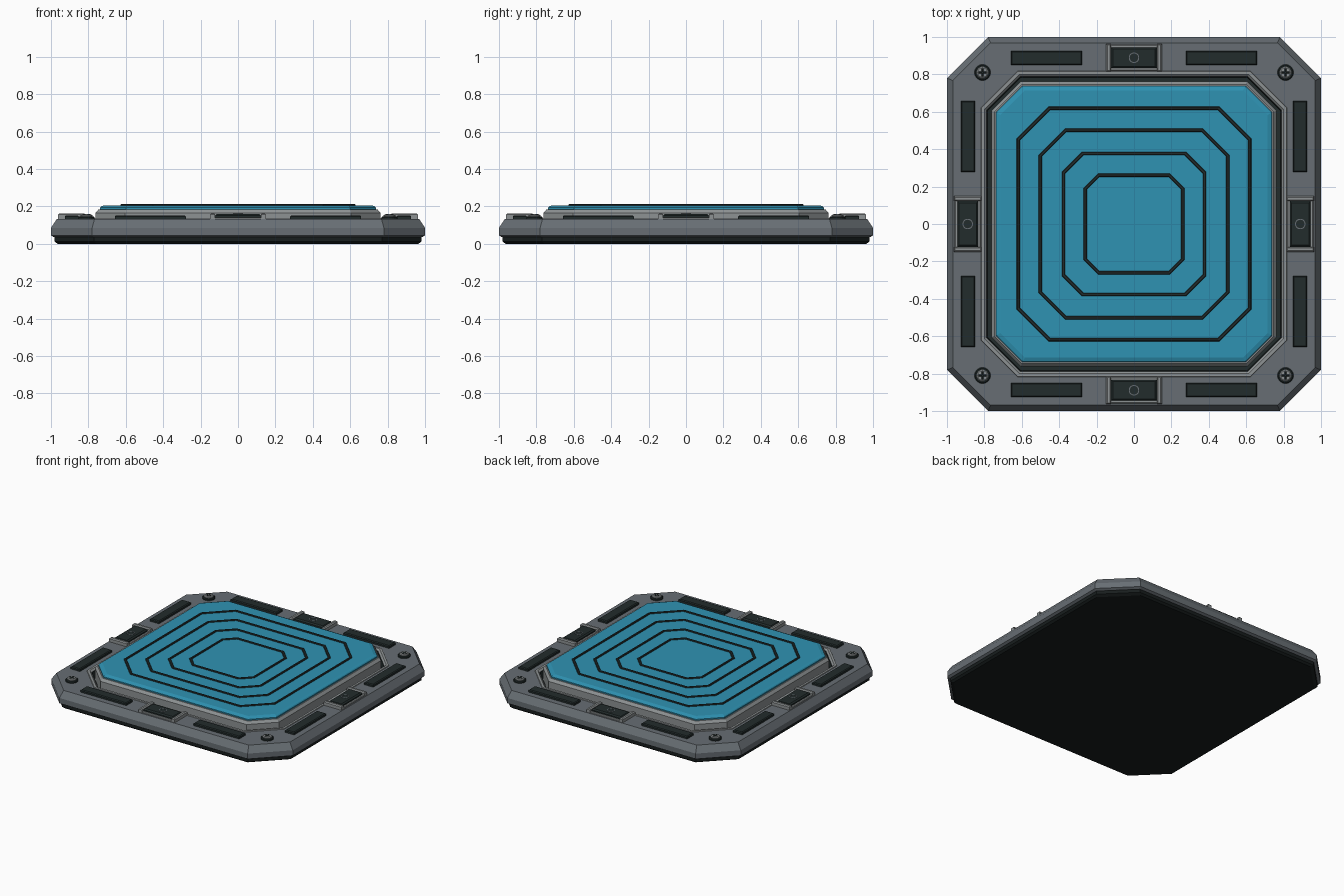
import bpy, bmesh, math
from mathutils import Matrix, Vector

if "Cube" in bpy.data.objects:
    bpy.data.objects.remove(bpy.data.objects["Cube"])


def material(name, rgb):
    m = bpy.data.materials.new(name)
    m.diffuse_color = (*rgb, 1)
    m.use_nodes = True
    m.node_tree.nodes["Principled BSDF"].inputs["Base Color"].default_value = m.diffuse_color
    return m


BODY = material("mid grey", (0.135, 0.155, 0.172))
LIGHT = material("light grey", (0.27, 0.29, 0.295))
DARK = material("dark slate", (0.016, 0.025, 0.025))
BLACK = material("near black", (0.009, 0.013, 0.013))
BLUE = material("pad blue", (0.028, 0.29, 0.45))


def octagon(half, flat, z):
    """Square outline with cut corners; flat is half the straight edge."""
    return [(half, -flat, z), (half, flat, z), (flat, half, z), (-flat, half, z),
            (-half, flat, z), (-half, -flat, z), (-flat, -half, z), (flat, -half, z)]


def rect(cx, cy, hx, hy, z):
    return [(cx + hx, cy - hy, z), (cx + hx, cy + hy, z),
            (cx - hx, cy + hy, z), (cx - hx, cy - hy, z)]


def circle(cx, cy, r, z, n=20):
    return [(cx + r * math.cos(2 * math.pi * i / n),
             cy + r * math.sin(2 * math.pi * i / n), z) for i in range(n)]


def loft(name, sections, mat, ring=False):
    """Skin a stack of outlines; ring joins last to first, otherwise cap both ends."""
    bm = bmesh.new()
    rows = [[bm.verts.new(p) for p in s] for s in sections]
    n = len(rows[0])
    pairs = list(zip(rows, rows[1:]))
    if ring:
        pairs.append((rows[-1], rows[0]))
    else:
        bm.faces.new(rows[0][::-1])
        bm.faces.new(rows[-1])
    for a, b in pairs:
        for i in range(n):
            j = (i + 1) % n
            bm.faces.new((a[i], a[j], b[j], b[i]))
    bmesh.ops.recalc_face_normals(bm, faces=bm.faces)
    mesh = bpy.data.meshes.new(name)
    bm.to_mesh(mesh)
    bm.free()
    mesh.materials.append(mat)
    ob = bpy.data.objects.new(name, mesh)
    bpy.context.collection.objects.link(ob)
    return ob


def block(name, cx, cy, hx, hy, z0, z1, c, mat):
    """Box with a chamfered top edge."""
    return loft(name, [rect(cx, cy, hx, hy, z0), rect(cx, cy, hx, hy, z1 - c),
                       rect(cx, cy, hx - c, hy - c, z1)], mat)


def four_ways(ob):
    """Repeat a part on all four sides."""
    for k in range(1, 4):
        copy = ob.copy()
        copy.rotation_euler.z = k * math.pi / 2
        bpy.context.collection.objects.link(copy)


# Underside plate, also the floor of the channel
loft("base_plate", [octagon(0.965, 0.755, 0), octagon(0.98, 0.77, 0.012),
                    octagon(0.98, 0.77, 0.045), octagon(0.85, 0.66, 0.045),
                    octagon(0.85, 0.66, 0.075)], BLACK)

# Outer frame with sloped rim
loft("frame", [octagon(0.985, 0.772, 0.036), octagon(1.0, 0.78, 0.045),
               octagon(1.0, 0.78, 0.085), octagon(0.968, 0.767, 0.133),
               octagon(0.81, 0.615, 0.133), octagon(0.81, 0.615, 0.036)], BODY, True)

# Light lip and dark wall of the channel
loft("channel_lip", [octagon(0.82, 0.622, 0.128), octagon(0.816, 0.62, 0.138),
                     octagon(0.8, 0.613, 0.138), octagon(0.787, 0.608, 0.125)],
     LIGHT, True)
loft("channel_wall", [octagon(0.815, 0.62, 0.126), octagon(0.786, 0.607, 0.126),
                      octagon(0.782, 0.605, 0.07), octagon(0.815, 0.62, 0.07)],
     DARK, True)

# Raised tray and pad
loft("channel_floor", [octagon(0.79, 0.608, 0.07), octagon(0.79, 0.608, 0.08)], DARK)
loft("tray", [octagon(0.762, 0.605, 0.07), octagon(0.762, 0.605, 0.165),
              octagon(0.746, 0.6, 0.184)], LIGHT)
loft("pad", [octagon(0.738, 0.598, 0.18), octagon(0.738, 0.598, 0.193),
             octagon(0.732, 0.594, 0.2), octagon(0.715, 0.583, 0.206)], BLUE)

# Concentric rings on the pad
for i, (h, f) in enumerate([(0.628, 0.455), (0.511, 0.368), (0.386, 0.278), (0.27, 0.192)]):
    w, t = 0.018, 0.004
    k = math.tan(math.pi / 8)
    outline = [(0, 0.2), (0, 0.209), (t, 0.213), (w - t, 0.213), (w, 0.209), (w, 0.2)]
    loft(f"pad_ring_{i + 1}", [octagon(h - d, f - d * k, z) for d, z in outline], DARK, True)

# Edge vents
for side, x in (("left", -0.468), ("right", 0.468)):
    four_ways(block(f"vent_{side}", x, -0.888, 0.19, 0.038, 0.12, 0.152, 0.006, DARK))

# Side latches: seat, two ears, button and round mark
Y = -0.889
four_ways(block("latch_seat", 0, Y, 0.148, 0.07, 0.12, 0.142, 0.004, LIGHT))
for side, x in (("left", -1), ("right", 1)):
    four_ways(block(f"latch_ear_{side}", x * 0.136, Y, 0.014, 0.074, 0.12, 0.163, 0.007, LIGHT))
four_ways(block("latch_button", 0, Y, 0.122, 0.055, 0.12, 0.16, 0.009, DARK))
four_ways(loft("latch_mark", [circle(0, Y, 0.028, 0.158), circle(0, Y, 0.028, 0.162),
                              circle(0, Y, 0.023, 0.162), circle(0, Y, 0.023, 0.158)],
               BODY, True))

# Corner screws: washer, dark gap, head and cross slot
S = 0.81
four_ways(loft("screw_washer", [circle(S, -S, 0.043, 0.12), circle(S, -S, 0.043, 0.142),
                                circle(S, -S, 0.038, 0.147)], DARK))
four_ways(loft("screw_head", [circle(S, -S, 0.032, 0.14), circle(S, -S, 0.032, 0.152),
                              circle(S, -S, 0.026, 0.157)], LIGHT))
four_ways(block("screw_slot_a", S, -S, 0.021, 0.0045, 0.15, 0.159, 0.001, DARK))
four_ways(block("screw_slot_b", S, -S, 0.0045, 0.021, 0.15, 0.159, 0.001, DARK))
